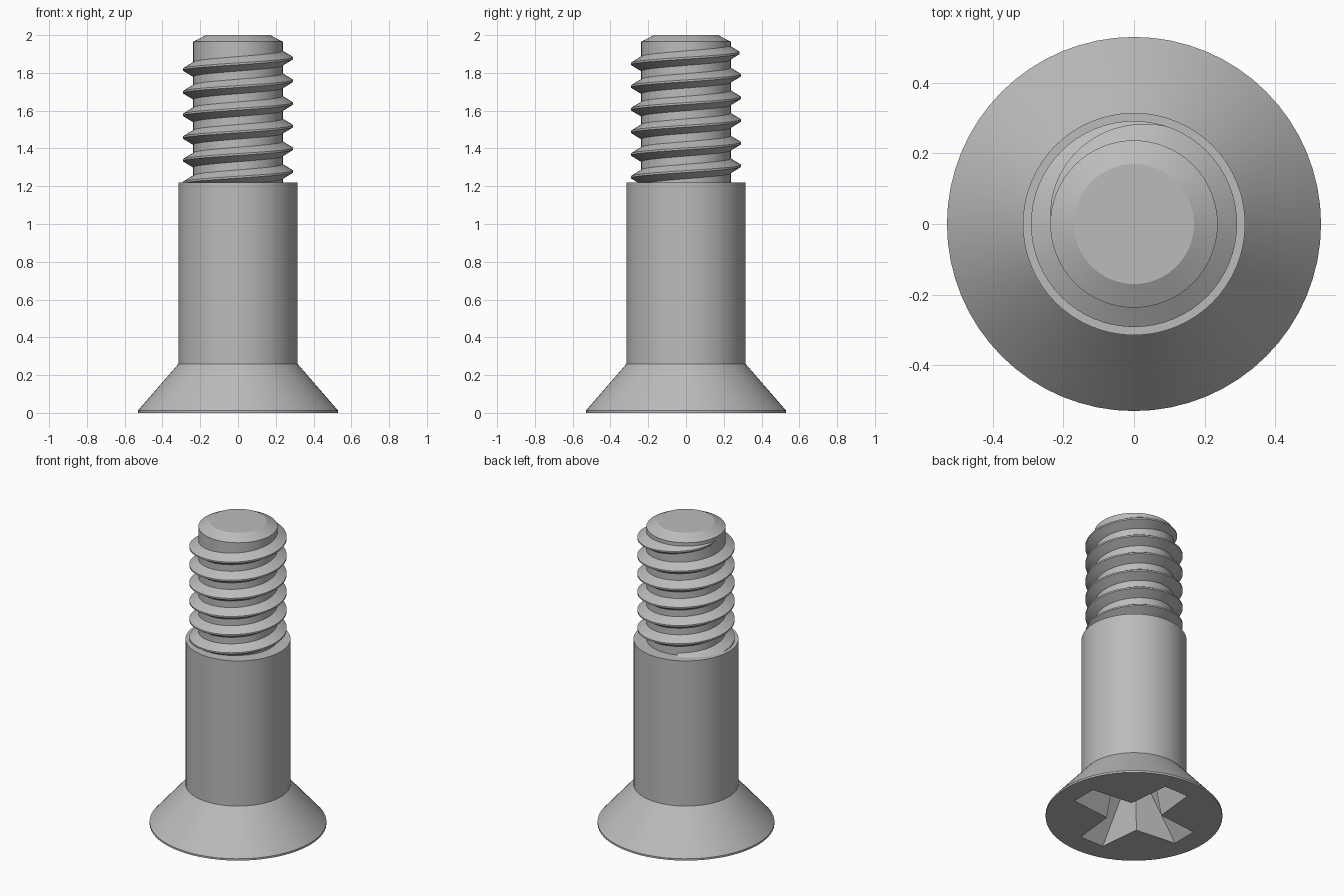
import bpy
import bmesh
from math import sin, cos, pi, radians

if "Cube" in bpy.data.objects:
    bpy.data.objects.remove(bpy.data.objects["Cube"], do_unlink=True)

SEGMENTS = 64
GREY = (0.5, 0.5, 0.5, 1)

steel = bpy.data.materials.new("steel grey")
steel.use_nodes = True
steel.diffuse_color = GREY
steel.node_tree.nodes["Principled BSDF"].inputs["Base Color"].default_value = GREY


def loft(name, rings):
    """Skin closed rings of points and cap both ends."""
    bm = bmesh.new()
    loops = [[bm.verts.new(p) for p in ring] for ring in rings]
    for low, high in zip(loops, loops[1:]):
        for i in range(len(low)):
            j = (i + 1) % len(low)
            bm.faces.new((low[i], low[j], high[j], high[i]))
    bm.faces.new(loops[0][::-1])
    bm.faces.new(loops[-1])
    bmesh.ops.recalc_face_normals(bm, faces=bm.faces)
    mesh = bpy.data.meshes.new(name)
    bm.to_mesh(mesh)
    bm.free()
    mesh.materials.append(steel)
    obj = bpy.data.objects.new(name, mesh)
    bpy.context.collection.objects.link(obj)
    return obj


def smooth(obj):
    bpy.ops.object.select_all(action="DESELECT")
    obj.select_set(True)
    bpy.context.view_layer.objects.active = obj
    bpy.ops.object.shade_smooth_by_angle(angle=radians(25))


def circle(r, z):
    return [(r * cos(2 * pi * i / SEGMENTS), r * sin(2 * pi * i / SEGMENTS), z)
            for i in range(SEGMENTS)]


def cross(reach, half, notch, z):
    """Four-armed outline: two tip corners and one inner corner per arm."""
    ring = []
    for k in range(4):
        c, s = round(cos(k * pi / 2)), round(sin(k * pi / 2))
        for x, y in ((reach, -half), (reach, half), (notch, notch)):
            ring.append((x * c - y * s, x * s + y * c, z))
    return ring


# Countersunk head, shank, threaded core and chamfered end
profile = [(0.53, 0), (0.53, 0.012), (0.315, 0.26), (0.315, 1.22),
           (0.237, 1.22), (0.237, 1.965), (0.17, 2)]
body = loft("screw_body", [circle(r, z) for r, z in profile])

# Tapered cross recess in the head
recess = loft("recess_cutter", [cross(0.41, 0.088, 0.118, -0.02),
                                cross(0.13, 0.055, 0.08, 0.32)])
recess.hide_render = True
recess.hide_set(True)
cut = body.modifiers.new("cross recess", "BOOLEAN")
cut.operation = "DIFFERENCE"
cut.solver = "EXACT"
cut.object = recess
bpy.context.view_layer.objects.active = body
body.select_set(True)
bpy.ops.object.modifier_apply(modifier=cut.name)
bpy.data.objects.remove(recess, do_unlink=True)
smooth(body)

# Right-handed thread, fading into the core at its upper end
PITCH, TOP, TURNS = 0.12, 1.938, 6.2
sections = []
steps = int(TURNS * SEGMENTS)
for i in range(steps + 1):
    back = 2 * pi * i / SEGMENTS
    angle = pi - back
    z = TOP - PITCH * back / (2 * pi)
    fade = min(1, back / (0.6 * pi))
    crest = 0.235 + 0.057 * fade
    base = 0.012 + 0.032 * fade
    tip = 0.005
    sections.append([(r * cos(angle), r * sin(angle), z + dz) for r, dz in
                     ((0.228, -base), (crest, -tip), (crest, tip), (0.228, base))])
smooth(loft("thread", sections))
